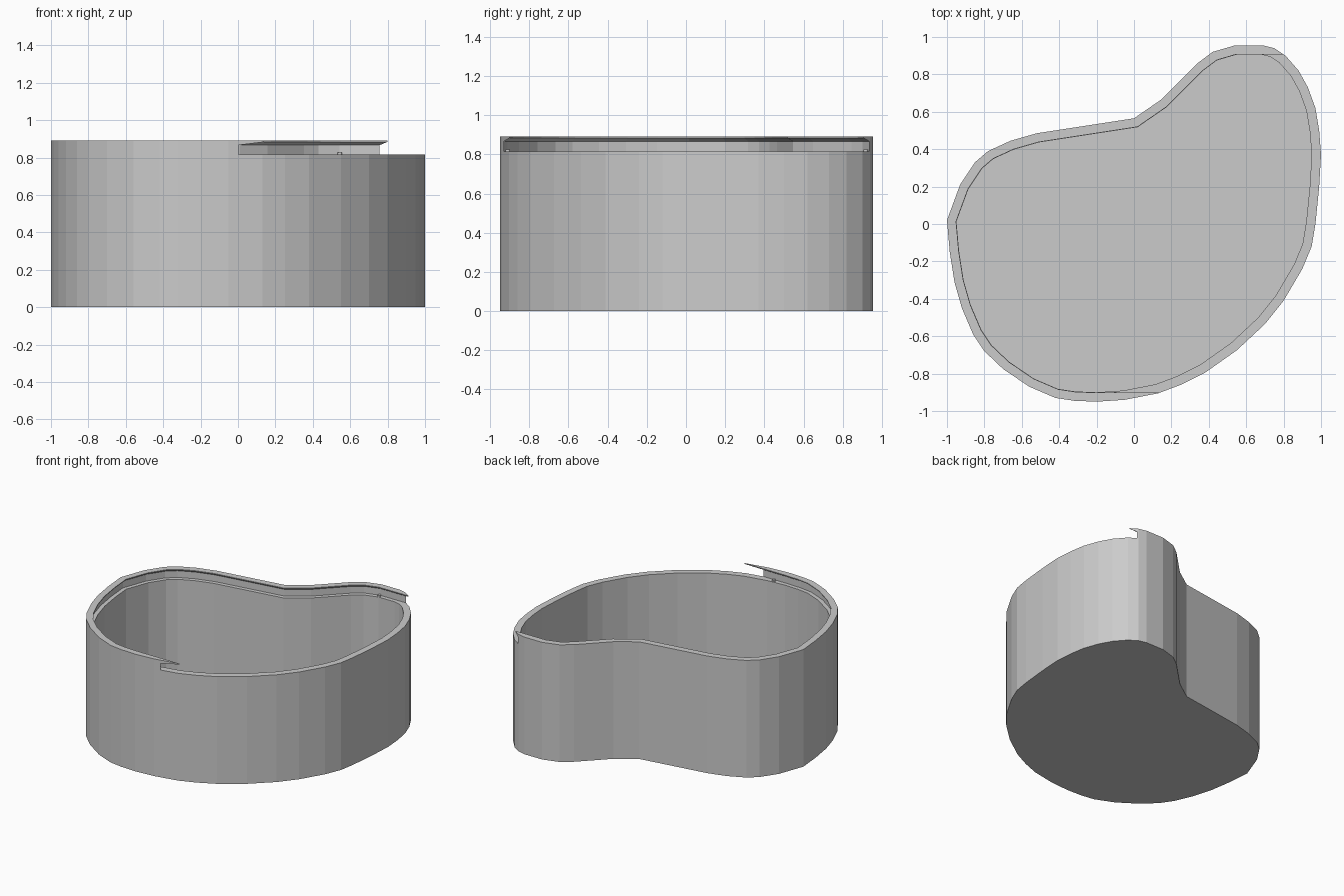
import bpy
import bmesh
from mathutils import Vector

default_cube = bpy.data.objects.get("Cube")
if default_cube:
    bpy.data.objects.remove(default_cube, do_unlink=True)

HEIGHT = 0.89
LEDGE = 0.815
WALL = 0.05
GROOVE = 0.02

# Outline of the box, clockwise: closed side from the frontmost to the rearmost point
closed_side = [
    (-.2, -.95), (-.32, -.945), (-.42, -.93), (-.56, -.87), (-.7, -.775),
    (-.8, -.68), (-.86, -.59), (-.92, -.45), (-.96, -.31), (-.985, -.15),
    (-1, .02), (-.93, .21), (-.85, .33), (-.78, .39), (-.66, .445),
    (-.52, .485), (0, .565), (.145, .665), (.265, .785), (.34, .86),
    (.42, .92), (.54, .955)]
# Outline of the side where the lid slides out
open_side = [
    (.69, .955), (.75, .94), (.81, .9), (.88, .82), (.93, .73), (.97, .62),
    (.99, .5), (1, .37), (.99, .2), (.97, 0), (.95, -.12), (.9, -.24),
    (.8, -.41), (.7, -.535), (.55, -.675), (.38, -.795), (.25, -.86),
    (.13, -.905), (-.05, -.94)]
outline = [Vector(p) for p in closed_side + open_side]

grey = bpy.data.materials.new("Plain grey")
grey.use_nodes = True
grey.diffuse_color = (.6, .6, .6, 1)
grey.node_tree.nodes["Principled BSDF"].inputs["Base Color"].default_value = (.6, .6, .6, 1)


def inset(distance):
    """Clockwise outline moved inwards by an even distance."""
    result = []
    count = len(outline)
    for i, point in enumerate(outline):
        before = (point - outline[i - 1]).normalized()
        after = (outline[(i + 1) % count] - point).normalized()
        n_before = Vector((before.y, -before.x))
        n_after = Vector((after.y, -after.x))
        miter = (n_before + n_after) / (1 + n_before.dot(n_after))
        result.append(point + miter * distance)
    return result


def slide_path(distance):
    """Closed side of the inset outline, run straight out past the open side."""
    chain = inset(distance)[:len(closed_side)]
    return chain + [Vector((1.5, chain[-1].y)), Vector((1.5, chain[0].y))]


def loft(name, sections):
    """Solid through (outline, height) sections from bottom to top."""
    bm = bmesh.new()
    rings = [[bm.verts.new((p.x, p.y, z)) for p in points] for points, z in sections]
    for low, high in zip(rings, rings[1:]):
        for i in range(len(low)):
            bm.faces.new((low[i - 1], low[i], high[i], high[i - 1]))
    bm.faces.new(rings[0])
    bm.faces.new(rings[-1])
    bmesh.ops.recalc_face_normals(bm, faces=bm.faces)
    mesh = bpy.data.meshes.new(name)
    bm.to_mesh(mesh)
    bm.free()
    mesh.materials.append(grey)
    obj = bpy.data.objects.new(name, mesh)
    bpy.context.collection.objects.link(obj)
    return obj


def carve(target, cutter):
    """Subtract the cutter, then discard it."""
    cutter.hide_render = True
    modifier = target.modifiers.new(cutter.name, 'BOOLEAN')
    modifier.operation = 'DIFFERENCE'
    modifier.solver = 'EXACT'
    modifier.object = cutter
    bpy.context.view_layer.objects.active = target
    bpy.ops.object.modifier_apply(modifier=modifier.name)
    bpy.data.objects.remove(cutter, do_unlink=True)


# Box body, hollowed, with an undercut slot for a sliding lid
body = loft("box_body", [(outline, 0), (outline, HEIGHT)])
cavity = loft("cavity_cutter", [(inset(WALL), WALL), (inset(WALL), LEDGE + .025)])
slot = loft("lid_slot_cutter", [
    (slide_path(GROOVE), LEDGE),
    (slide_path(GROOVE), HEIGHT - .024),
    (slide_path(WALL - .002), HEIGHT - .006),
    (slide_path(WALL - .002), HEIGHT + .1)])
carve(body, cavity)
carve(body, slot)

# Small lid catches on the ledge near the mouth of the slot
for name, x, y in (("rear_catch", .545, .918), ("front_catch", -.1, -.91)):
    bpy.ops.mesh.primitive_cylinder_add(
        vertices=12, radius=.012, depth=.014, location=(x, y, LEDGE + .004))
    catch = bpy.context.object
    catch.name = name
    catch.data.materials.append(grey)
